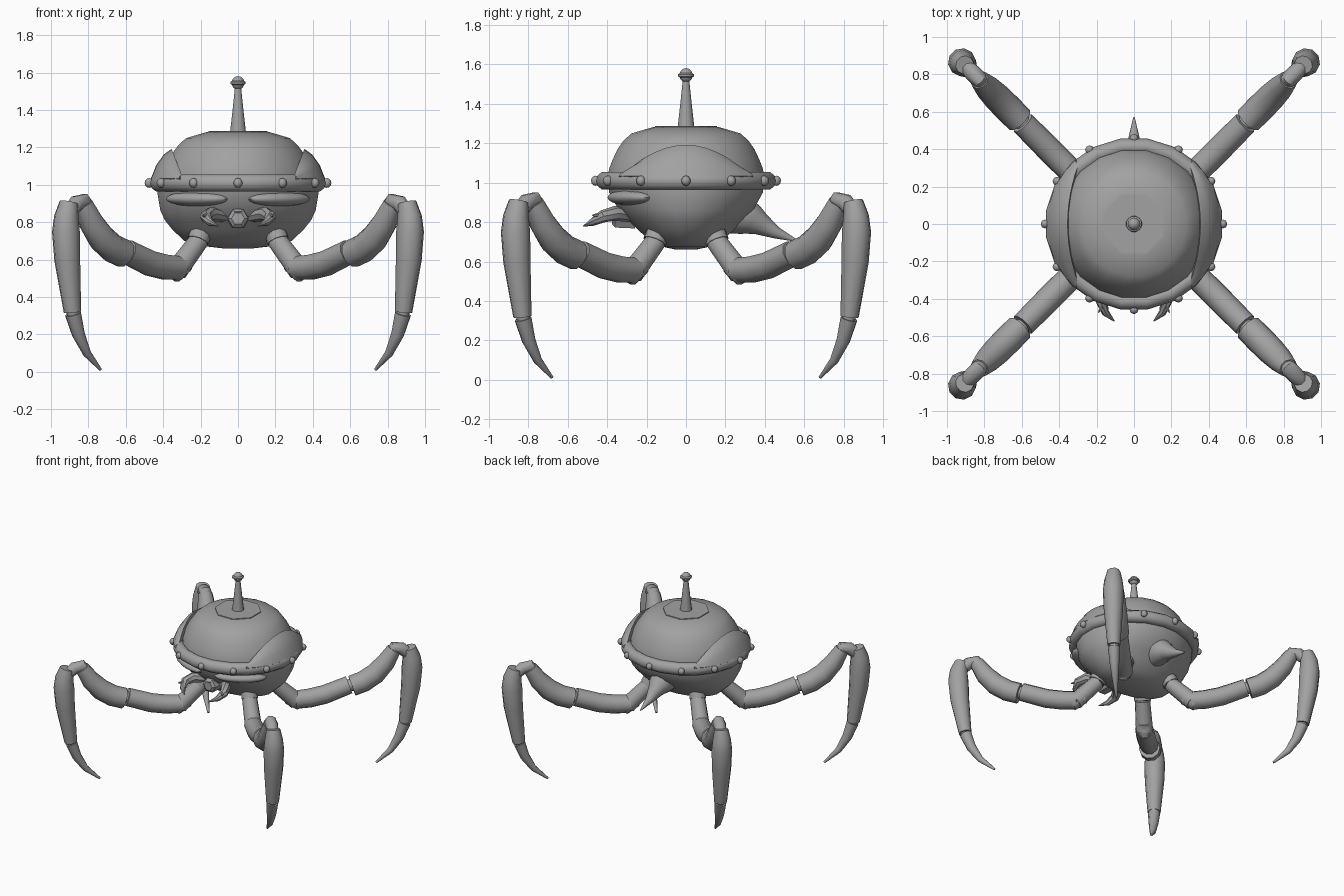
import bpy, bmesh, math
from mathutils import Vector, Matrix

if "Cube" in bpy.data.objects:
    bpy.data.objects.remove(bpy.data.objects["Cube"])

grey = bpy.data.materials.new("mid_grey")
grey.diffuse_color = (0.36, 0.36, 0.36, 1)
grey.use_nodes = True
grey.node_tree.nodes["Principled BSDF"].inputs["Base Color"].default_value = grey.diffuse_color


def finish(name, bm, angle=40):
    bmesh.ops.recalc_face_normals(bm, faces=bm.faces)
    me = bpy.data.meshes.new(name)
    bm.to_mesh(me)
    bm.free()
    ob = bpy.data.objects.new(name, me)
    bpy.context.collection.objects.link(ob)
    me.materials.append(grey)
    bpy.ops.object.select_all(action='DESELECT')
    ob.select_set(True)
    bpy.context.view_layer.objects.active = ob
    bpy.ops.object.shade_smooth_by_angle(angle=math.radians(angle))
    return ob


def bridge(bm, rings, close=False):
    pairs = list(zip(rings, rings[1:]))
    if close:
        pairs.append((rings[-1], rings[0]))
    for a, b in pairs:
        n = len(a)
        for i in range(n):
            bm.faces.new((a[i], a[(i + 1) % n], b[(i + 1) % n], b[i]))
    if not close:
        bm.faces.new(rings[0])
        bm.faces.new(rings[-1])


def lathe(name, profile, n=20, close=False, angle=40):
    """Elliptical turned shape from (x radius, y radius, z) rows."""
    bm = bmesh.new()
    rings = [[bm.verts.new((rx * math.cos(2 * math.pi * (i + .5) / n),
                            ry * math.sin(2 * math.pi * (i + .5) / n), z))
              for i in range(n)] for rx, ry, z in profile]
    bridge(bm, rings, close)
    return finish(name, bm, angle)


def tube(name, rows, side, n=10, angle=40):
    """Tapered tube through (x, y, z, radius) rows."""
    bm = bmesh.new()
    pts = [Vector(r[:3]) for r in rows]
    rings = []
    for k, p in enumerate(pts):
        t = (pts[min(k + 1, len(pts) - 1)] - pts[max(k - 1, 0)]).normalized()
        s = Vector(side)
        s = (s - t * s.dot(t)).normalized()
        u = s.cross(t)
        rings.append([bm.verts.new(p + rows[k][3] * (
            math.cos(2 * math.pi * i / n) * s + math.sin(2 * math.pi * i / n) * u))
            for i in range(n)])
    bridge(bm, rings)
    return finish(name, bm, angle)


def ball(name, loc, scale, rot=None, u=16, v=10):
    bm = bmesh.new()
    bmesh.ops.create_uvsphere(bm, u_segments=u, v_segments=v, radius=1)
    m = Matrix.Translation(loc) @ (rot or Matrix()) @ Matrix.Diagonal((*scale, 1))
    bmesh.ops.transform(bm, matrix=m, verts=bm.verts)
    return finish(name, bm, 60)


# Saucer body: dome, cap, hull and rim
lathe("dome", [(.41, .405, 1.01), (.40, .395, 1.07), (.385, .38, 1.11), (.355, .352, 1.17),
               (.32, .32, 1.215), (.28, .28, 1.25), (.17, .17, 1.282)])
lathe("top_cap", [(.17, .17, 1.27), (.17, .17, 1.288)], 8)
lathe("lower_hull", [(.435, .40, 1.0), (.435, .395, .95), (.42, .345, .86), (.395, .295, .81),
                     (.355, .245, .76), (.29, .18, .70), (.21, .12, .675), (.08, .05, .66)])
rim = []
for i in range(10):
    a = 2 * math.pi * i / 10
    r = .418 + .044 * math.cos(a)
    rim.append((r * 1.03, r, 1.01 + .047 * math.sin(a)))
lathe("rim", rim, close=True)

# Twelve rim bolts
for i in range(12):
    a = math.pi * i / 6
    ball("rim_bolt", (.475 * math.cos(a), .458 * math.sin(a), 1.01), (.024, .024, .026), u=8, v=6)

# Bulged side panels on the dome
for sx in (-1, 1):
    bm = bmesh.new()
    rows = []
    for k in range(13):
        t = -1 + k / 6
        f = 1 - t * t
        y = .31 * t
        xi, zi = .355 - .055 * t * t, 1.05 + .142 * f
        xo = math.sqrt(.465 ** 2 - (y * 1.1) ** 2)
        section = [(xi - .03 * f, y, 1.03), (xi, y, zi),
                   (xi + .38 * (xo - xi), y * 1.05, zi - .03 * f),
                   (xi + .75 * (xo - xi), y * 1.08, 1.045 + .06 * f),
                   (xo, y * 1.1, 1.035), (xo - .02, y * 1.1, 1.02)]
        rows.append([bm.verts.new((sx * x, yy, z)) for x, yy, z in section])
    bridge(bm, rows)
    finish("side_panel", bm, 45)

# Antenna
lathe("antenna_mast", [(.044, .044, 1.28), (.03, .03, 1.4), (.016, .016, 1.53)], 12)
ball("antenna_ball", (0, 0, 1.545), (.034, .034, .036))
lathe("antenna_collar", [(.03, .03, 1.532), (.042, .042, 1.54), (.042, .042, 1.55),
                         (.03, .03, 1.558)], 12)

# Rear tail spike
tube("tail_spike", [(0, .18, .845, .10), (0, .30, .835, .097), (0, .34, .81, .078),
                    (0, .38, .79, .058), (0, .46, .745, .03), (0, .57, .703, .004)], (1, 0, 0), 12)

# Brow ridges, mandibles and mouth
for sx in (-1, 1):
    ball("brow_ridge", (sx * .22, -.285, .925), (.19, .075, .04),
         Matrix.Rotation(sx * math.radians(30), 4, 'Z'))
    tube("mandible", [(sx * .07, -.28, .83, .03), (sx * .145, -.36, .845, .038),
                      (sx * .172, -.42, .83, .032), (sx * .152, -.475, .80, .02),
                      (sx * .105, -.52, .78, .003)], (0, 0, 1), 8)
    tube("mandible_prong", [(sx * .158, -.41, .835, .024), (sx * .19, -.475, .835, .003)],
         (0, 0, 1), 6)
tube("mouth", [(0, -.26, .82, .06), (0, -.36, .82, .055), (0, -.375, .82, .035)], (1, 0, 0), 6, 20)
ball("upper_lip", (0, -.34, .858), (.035, .04, .014), u=10, v=6)

# Leg parts: rows of (front offset, height, radius) along the diagonal
LEG = {
    "hip_collar": [(.185, .78, .06), (.215, .70, .06)],
    "hip_segment": [(.21, .70, .055), (.325, .545, .062)],
    "hip_joint": [(.28, .575, .045), (.33, .535, .055), (.37, .56, .045)],
    "inner_segment": [(.315, .555, .066), (.39, .56, .069), (.47, .58, .069), (.595, .642, .066)],
    "middle_joint": [(.55, .62, .045), (.65, .655, .045)],
    "outer_segment": [(.61, .632, .076), (.67, .66, .077), (.73, .715, .076), (.785, .80, .068),
                      (.828, .90, .052)],
    "knee_joint": [(.80, .86, .035), (.828, .912, .045), (.865, .90, .045), (.905, .85, .04)],
    "shin": [(.905, .905, .05), (.918, .83, .066), (.92, .75, .075), (.913, .60, .07),
             (.885, .32, .047)],
    "ankle_joint": [(.89, .35, .034), (.877, .29, .034)],
    "foot_claw": [(.882, .31, .044), (.853, .20, .035), (.808, .10, .023), (.735, .012, .008)],
}
for sx in (-1, 1):
    for sy in (-1, 1):
        for part, rows in LEG.items():
            tube(part, [(sx * d, sy * (d - .055), z, r) for d, z, r in rows],
                 (sx, -sy, 0), 10)
